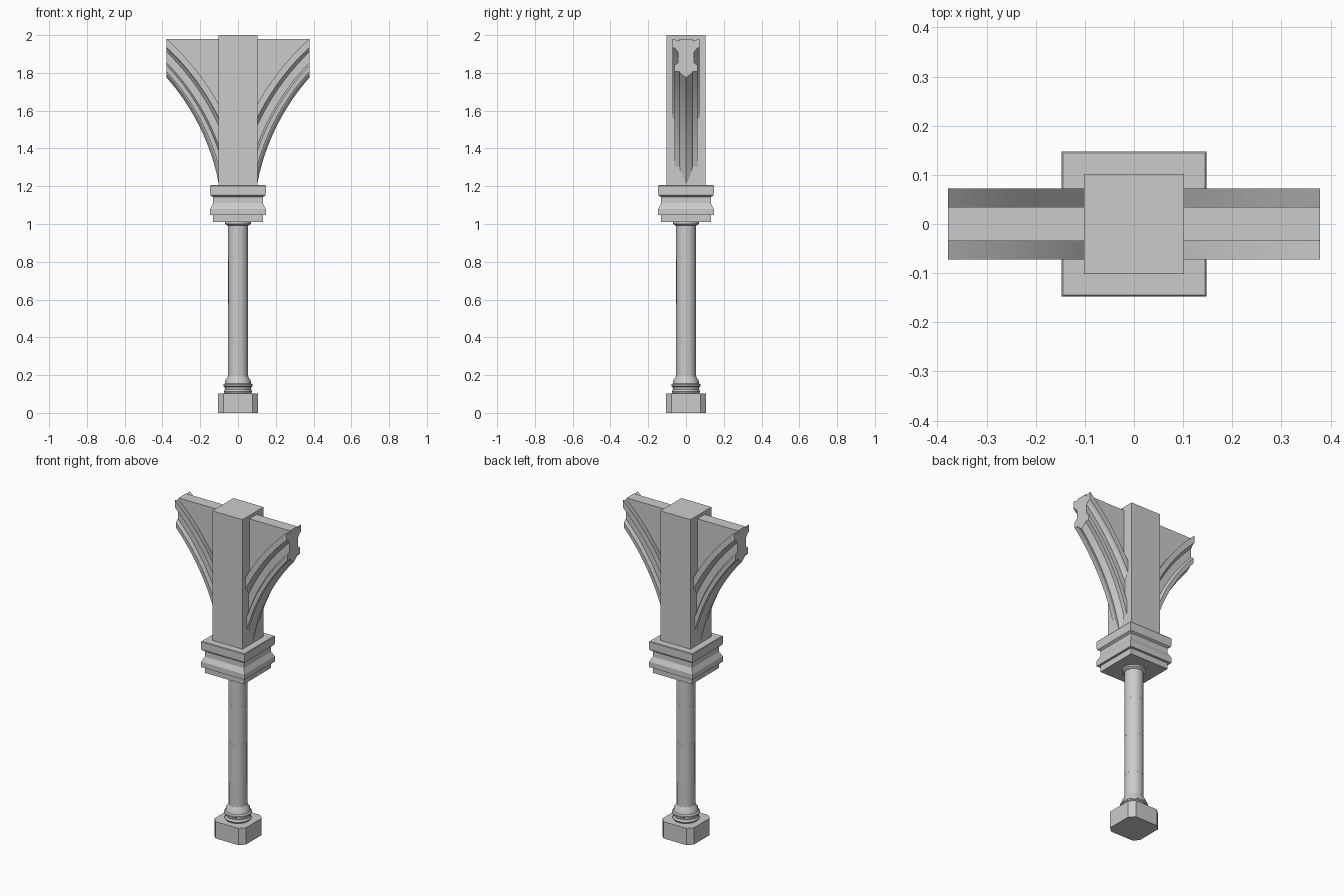
import bpy, bmesh
from math import sin, cos, pi, sqrt

if "Cube" in bpy.data.objects:
    bpy.data.objects.remove(bpy.data.objects["Cube"])


def make_object(name, bm, smooth=None):
    bmesh.ops.recalc_face_normals(bm, faces=bm.faces)
    mesh = bpy.data.meshes.new(name)
    bm.to_mesh(mesh)
    bm.free()
    obj = bpy.data.objects.new(name, mesh)
    bpy.context.collection.objects.link(obj)
    if smooth:
        bpy.ops.object.select_all(action='DESELECT')
        obj.select_set(True)
        bpy.context.view_layer.objects.active = obj
        bpy.ops.object.shade_smooth_by_angle(angle=smooth)
    return obj


def skin(name, rings, smooth=None):
    """Join matching closed rings of points and cap both ends."""
    bm = bmesh.new()
    loops = [[bm.verts.new(p) for p in ring] for ring in rings]
    n = len(loops[0])
    for a, b in zip(loops, loops[1:]):
        for i in range(n):
            j = (i + 1) % n
            bm.faces.new((a[i], a[j], b[j], b[i]))
    bm.faces.new(loops[0])
    bm.faces.new(loops[-1])
    return make_object(name, bm, smooth)


def stack(name, profile, plan, smooth=None):
    """Scale a plan outline through a (size, height) profile."""
    return skin(name, [[(x * s, y * s, z) for x, y in plan] for s, z in profile], smooth)


def circle(n, turn=0.0):
    return [(cos(2 * pi * i / n + turn), sin(2 * pi * i / n + turn)) for i in range(n)]


SQUARE = [(1, 1), (-1, 1), (-1, -1), (1, -1)]
C = 0.72
CHAMFERED = [(1, C), (C, 1), (-C, 1), (-1, C), (-1, -C), (-C, -1), (C, -1), (1, -C)]

# Plinth with cut corners
stack("plinth", [(0.107, 0), (0.107, 0.103)], CHAMFERED)

# Round base moulding
stack("base_moulding", [(0.068, 0.10), (0.076, 0.113), (0.069, 0.125), (0.071, 0.138),
                        (0.078, 0.142), (0.078, 0.15), (0.07, 0.156), (0.066, 0.175),
                        (0.056, 0.188), (0.052, 0.20)], circle(16), 0.5)

# Shaft made of slightly turned drums
levels = [0.19, 0.335, 0.58, 0.81, 1.0]
for k, (z0, z1) in enumerate(zip(levels, levels[1:])):
    stack(f"shaft_drum_{k + 1}", [(0.054, z0), (0.054, z1)], circle(12, 0.2 * k), 0.6)

# Neck ring under the capital
stack("neck_ring", [(0.056, 0.992), (0.068, 1.0), (0.068, 1.012)], circle(16), 0.5)

# Square moulded capital
stack("capital", [(0.132, 1.01), (0.132, 1.047), (0.147, 1.047), (0.147, 1.08),
                  (0.132, 1.11), (0.132, 1.142), (0.144, 1.15), (0.147, 1.16),
                  (0.147, 1.202), (0.144, 1.206)], SQUARE)

# Square pier above the capital
stack("pier", [(0.102, 1.206), (0.102, 2.0)], SQUARE)

# Arch springer: moulded ribs follow concentric arcs, flat web fills to the top
CX, CZ, TOP = 1.268, 0.988, 1.98
half = [(0.03, 1.203), (0.034, 1.209), (0.06, 1.209), (0.062, 1.232), (0.042, 1.242),
        (0.042, 1.282), (0.058, 1.296), (0.072, 1.30), (0.072, 1.333), (0.035, 1.325)]


def arch_section(x):
    def arc(r):
        return CZ + sqrt(r * r - (CX - x) ** 2)
    right = [(x, y, arc(r)) for y, r in half] + [(x, 0.035, TOP)]
    left = [(px, -y, z) for px, y, z in reversed(right)]
    return [(x, 0, arc(1.188))] + right + left


STEPS = 14
arch = skin("arch_springer",
            [arch_section(0.095 + (0.378 - 0.095) * i / STEPS) for i in range(STEPS + 1)], 0.35)
mirror = arch.modifiers.new("both_sides", 'MIRROR')
mirror.use_axis = (True, False, False)
mirror.use_clip = False
